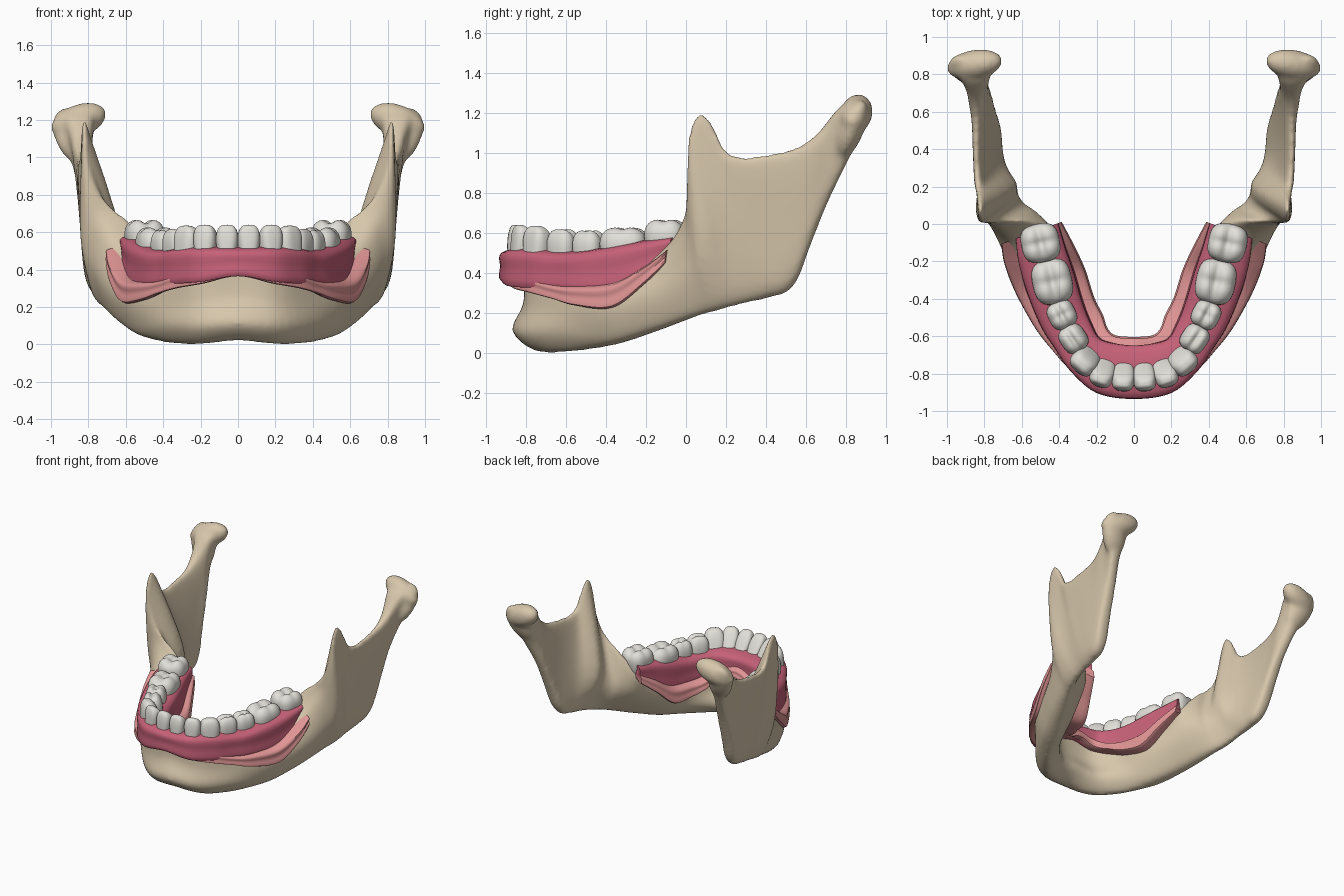
import bpy, bmesh, math
from mathutils import Vector, Matrix

if "Cube" in bpy.data.objects:
    bpy.data.objects.remove(bpy.data.objects["Cube"])


def material(name, rgb):
    m = bpy.data.materials.new(name)
    m.diffuse_color = (*rgb, 1)
    m.use_nodes = True
    m.node_tree.nodes["Principled BSDF"].inputs["Base Color"].default_value = m.diffuse_color
    return m


BONE = material("bone_tan", (0.68, 0.57, 0.41))
DARK = material("gum_dark", (0.57, 0.12, 0.19))
LIGHT = material("gum_light", (0.75, 0.30, 0.30))
TOOTH = material("tooth_white", (0.76, 0.74, 0.69))


def finish(bm, name, mat, angle=50):
    bmesh.ops.recalc_face_normals(bm, faces=bm.faces)
    me = bpy.data.meshes.new(name)
    bm.to_mesh(me)
    bm.free()
    me.materials.append(mat)
    ob = bpy.data.objects.new(name, me)
    bpy.context.collection.objects.link(ob)
    bpy.ops.object.select_all(action='DESELECT')
    ob.select_set(True)
    bpy.context.view_layer.objects.active = ob
    bpy.ops.object.shade_smooth_by_angle(angle=math.radians(angle))
    return ob


def spline(pts, n, closed=False):
    # Catmull-Rom interpolation through the points
    k, out = len(pts), []
    get = (lambda i: pts[i % k]) if closed else (lambda i: pts[min(max(i, 0), k - 1)])
    for i in range(k if closed else k - 1):
        a, b, c, d = get(i - 1), get(i), get(i + 1), get(i + 2)
        for j in range(n):
            t = j / n
            out.append(0.5 * (2 * b + (c - a) * t + (2 * a - 5 * b + 4 * c - d) * t * t
                              + (3 * b - a - 3 * c + d) * t ** 3))
    if not closed:
        out.append(pts[-1].copy())
    return out


def loft(bm, half, n=4):
    # half = closed sections from the middle to one end; the other side is mirrored
    flip = lambda s: [Vector((-p.x, p.y, p.z)) for p in s]
    sections = [flip(s) for s in reversed(half[1:])] + half
    dense = [spline(s, 4, True) for s in sections]
    cols = [spline(list(c), n) for c in zip(*dense)]
    grid = [[bm.verts.new(p) for p in c] for c in cols]
    m = len(grid)
    for i in range(m):
        a, b = grid[i], grid[(i + 1) % m]
        for j in range(len(a) - 1):
            bm.faces.new((a[j], b[j], b[j + 1], a[j + 1]))
    bm.faces.new([c[0] for c in grid])
    bm.faces.new([c[-1] for c in reversed(grid)])


def outward(deg):
    return Vector((math.cos(math.radians(deg)), math.sin(math.radians(deg)), 0))


# Jaw bone: lower edge, upper edge, thickness low / middle / high, outward angle, inner bulge
def bone_section(b, t, low, mid, high, deg, bulge=0):
    b, t, n = Vector(b), Vector(t), outward(deg)
    at = lambda f, w: b.lerp(t, f) + n * w / 2
    f = .2 if deg < -40 else .09
    g = .5 - min(bulge * 2, .13)
    return [b, at(f, low), at(.5, mid), at(.92, high), t,
            at(.92, -high), at(g, -mid - 2 * bulge), at(f, -low)]


body = [
    ((0, -.755, .02), (0, -.74, .48), .235, .13, .12, -90),
    ((.20, -.71, .0), (.17, -.73, .46), .21, .15, .12, -75),
    ((.36, -.56, .005), (.31, -.60, .45), .17, .17, .14, -50),
    ((.49, -.36, .04), (.42, -.40, .44), .14, .26, .16, -33),
    ((.59, -.17, .10), (.49, -.20, .47), .13, .27, .18, -28),
    ((.655, -.02, .155), (.545, -.07, .54), .12, .27, .22, -22),
    ((.69, .08, .19), (.655, .0, .68), .11, .23, .18, -12, .03),
]
ramus = [
    ((.71, .14, .205), (.76, .005, .80), .11, .19, .11, -6, .05),
    ((.725, .21, .225), (.815, .005, .97), .11, .15, .055, -2, .065),
    ((.73, .25, .235), (.82, .02, 1.12), .11, .13, .045, 0, .075),
    ((.735, .29, .245), (.82, .07, 1.20), .11, .12, .045, 0, .075),
    ((.74, .33, .255), (.825, .135, 1.14), .11, .11, .045, 0, .05),
    ((.745, .38, .265), (.835, .19, 1.02), .11, .10, .05, 0, .03),
    ((.75, .43, .28), (.84, .27, .98), .11, .09, .05, 0, .015),
    ((.755, .50, .30), (.845, .40, .99), .11, .09, .05, 0, .005),
    ((.765, .56, .37), (.845, .55, 1.025), .10, .09, .06, 0),
    ((.78, .62, .53), (.85, .65, 1.09), .09, .09, .08, 0),
    ((.80, .70, .73), (.85, .71, 1.16), .08, .10, .10, 0),
    ((.84, .79, .92), (.85, .76, 1.22), .08, .13, .14, 0),
    ((.865, .86, 1.06), (.85, .81, 1.25), .11, .18, .17, -5),
]
bm = bmesh.new()
loft(bm, [bone_section(*r) for r in body + ramus])
# Condyle knobs on the jaw joint, each a rounded head on a thick neck
for s in (1, -1):
    for loc, tilt, lean, size in (((.852, .852, 1.195), 20, 0, (.157, .079, .087)),
                                  ((.885, .827, 1.115), 18, -24, (.095, .062, .165))):
        mat = (Matrix.Translation((loc[0] * s, loc[1], loc[2]))
               @ Matrix.Rotation(math.radians(-10 * s), 4, 'Z')
               @ Matrix.Rotation(math.radians(tilt * s), 4, 'Y')
               @ Matrix.Rotation(math.radians(lean), 4, 'X')
               @ Matrix.Diagonal((*size, 1)))
        bmesh.ops.create_uvsphere(bm, u_segments=32, v_segments=20, radius=1, matrix=mat)
bone = finish(bm, "jaw_bone", BONE, 180)
rm = bone.modifiers.new("fuse", 'REMESH')
rm.mode, rm.voxel_size, rm.use_smooth_shade = 'VOXEL', .014, True
sm = bone.modifiers.new("soften", 'SMOOTH')
sm.factor, sm.iterations = .5, 12

# Gums: both layers follow the same dental arch (x, y, outward angle)
arch = [(0, -.80, -90), (.16, -.785, -72), (.27, -.71, -50), (.33, -.60, -35),
        (.38, -.48, -28), (.43, -.30, -20), (.47, -.15, -16), (.50, -.03, -20)]


def gum(name, mat, rows, crown, hollow):
    half = []
    for (x, y, deg), (out, inn, top, low) in zip(arch, rows):
        c, n, mid = Vector((x, y, 0)), outward(deg), (top + low) / 2
        prof = [(out * .96, low), (out, mid), (out * .95, top), (0, top + crown),
                (-inn * .9, top), (-inn, mid), (-inn * .97, low), (0, low + hollow)]
        half.append([c + n * d + Vector((0, 0, z)) for d, z in prof])
    bm = bmesh.new()
    loft(bm, half, 6)
    finish(bm, name, mat)


# out, in, top, bottom at each arch station
gum("upper_gum", DARK, [
    (.13, .15, .50, .365), (.12, .155, .50, .335), (.10, .13, .495, .325), (.11, .12, .485, .32),
    (.13, .12, .49, .31), (.15, .115, .52, .31), (.15, .105, .55, .39), (.135, .10, .57, .475)],
    .025, .03)
gum("lower_gum", LIGHT, [
    (.08, .187, .43, .365), (.09, .19, .40, .325), (.095, .19, .37, .30), (.125, .19, .335, .27),
    (.16, .18, .325, .236), (.205, .17, .34, .226), (.222, .145, .43, .345), (.213, .115, .51, .45)],
    .03, .03)


# Teeth: rounded blocks with a neck, an incisor edge or cusp grooves
def tooth(name, s, x, y, top, low, width, depth, deg, edge, gx, gy):
    bm = bmesh.new()
    bmesh.ops.create_icosphere(bm, subdivisions=4, radius=1)
    n = outward(deg)
    t = Vector((-n.y, n.x, 0))
    for v in bm.verts:
        p = v.co / sum(abs(c) ** 3 for c in v.co) ** (1 / 3)
        f = (p.z + 1) / 2
        taper = .74 + .26 * math.sin(min(f * 1.3, 1) * math.pi / 2)
        e = edge * max(0, (f - .4) / .6)
        u = p.x * taper
        w = p.y * (taper if edge < .3 else 1) * (1 - e) + e * .9
        up = max(p.z, 0) ** 2
        dip = up * (gx * math.exp(-(p.x / .2) ** 2) + gy * math.exp(-(p.y / .25) ** 2))
        q = Vector((x, y, low + (top - low) * f - dip)) + t * u * width / 2 + n * w * depth / 2
        v.co = (q.x * s, q.y, q.z)
    finish(bm, name, TOOTH, 180)


teeth = [
    ("central_incisor", .056, -.815, .64, .42, .122, .16, -86, .55, 0, 0),
    ("lateral_incisor", .166, -.795, .64, .42, .128, .16, -70, .55, 0, 0),
    ("canine", .258, -.73, .635, .40, .15, .155, -48, .40, 0, 0),
    ("first_premolar", .322, -.612, .622, .39, .155, .15, -34, .12, 0, .02),
    ("second_premolar", .384, -.485, .618, .39, .155, .155, -27, .05, .006, .022),
    ("first_molar", .437, -.308, .633, .39, .245, .215, -12, 0, .012, .026),
    ("second_molar", .50, -.102, .672, .44, .21, .21, -12, 0, .012, .026),
]
for side, s in (("left", 1), ("right", -1)):
    for spec in teeth:
        tooth(f"{side}_{spec[0]}", s, *spec[1:])
